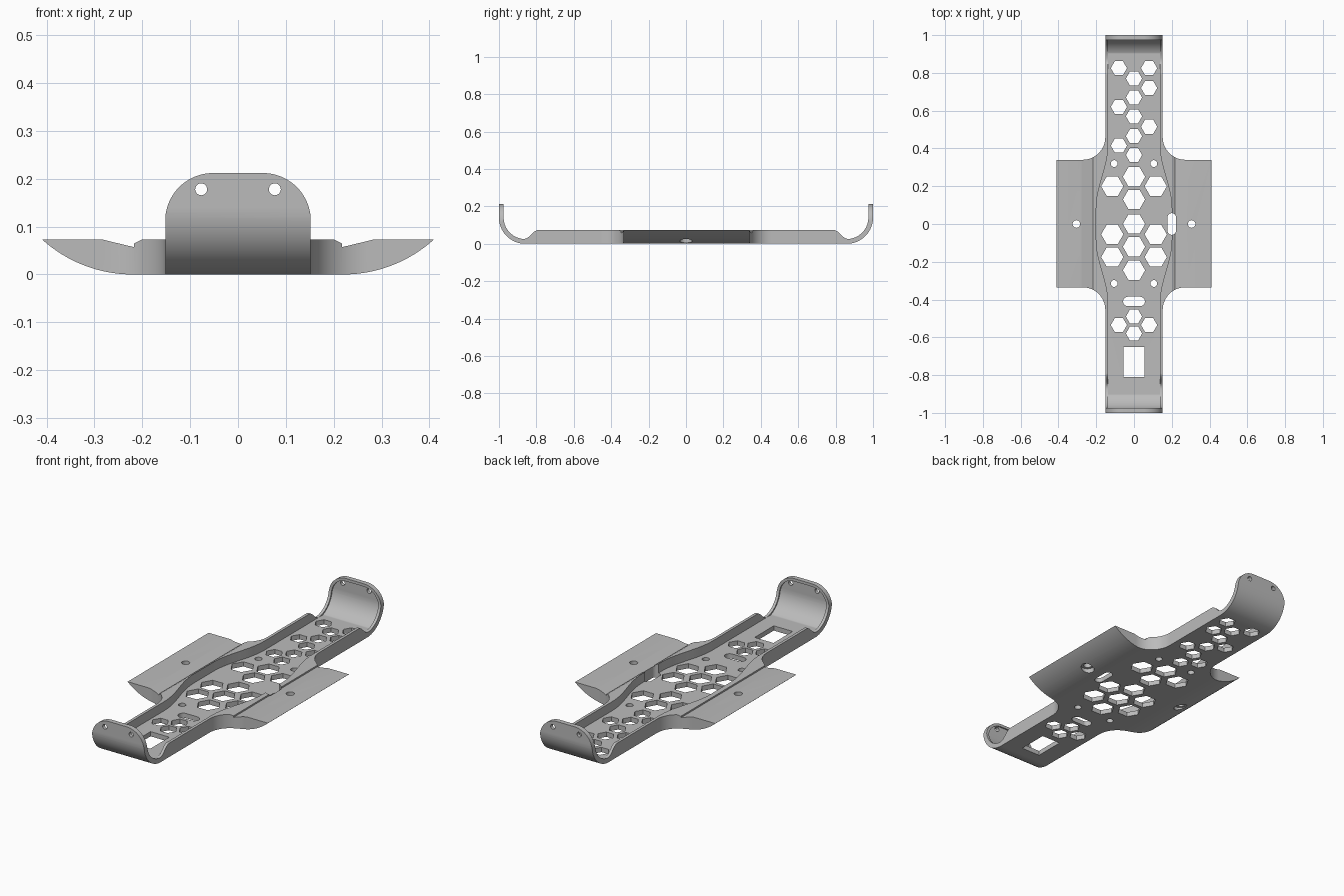
import bpy, bmesh
from math import sin, cos, pi, radians
from mathutils import Vector

cube = bpy.data.objects.get("Cube")
if cube:
    bpy.data.objects.remove(cube, do_unlink=True)

grey = bpy.data.materials.new("plain grey")
grey.use_nodes = True
grey.diffuse_color = (0.5, 0.5, 0.5, 1)
grey.node_tree.nodes["Principled BSDF"].inputs["Base Color"].default_value = (0.5, 0.5, 0.5, 1)


def arc(cx, cy, r, a, b, n=20):
    angles = [radians(a + (b - a) * i / n) for i in range(n + 1)]
    return [(cx + r * cos(t), cy + r * sin(t)) for t in angles]


def ease(p, q, n=16):
    """S-shaped path between two points, flat along the first axis."""
    return [(p[0] + (q[0] - p[0]) * i / n,
             p[1] + (q[1] - p[1]) * (1 - cos(pi * i / n)) / 2) for i in range(n + 1)]


def mirror_u(half):
    return half + [(-u, v) for u, v in reversed(half) if abs(u) > 1e-6]


def add_prism(bm, points, axis, low, high):
    """Extrude a closed outline along x, y or z."""
    place = {"x": lambda u, v, d: (d, u, v),
             "y": lambda u, v, d: (u, d, v),
             "z": lambda u, v, d: (u, v, d)}[axis]
    rings = [[bm.verts.new(place(u, v, d)) for u, v in points] for d in (low, high)]
    faces = [bm.faces.new(ring) for ring in rings]
    count = len(points)
    for i in range(count):
        j = (i + 1) % count
        faces.append(bm.faces.new((rings[0][i], rings[0][j], rings[1][j], rings[1][i])))
    bmesh.ops.recalc_face_normals(bm, faces=faces)


def make_object(name, bm):
    mesh = bpy.data.meshes.new(name)
    bm.to_mesh(mesh)
    bm.free()
    mesh.materials.append(grey)
    obj = bpy.data.objects.new(name, mesh)
    bpy.context.collection.objects.link(obj)
    return obj


def prism(name, points, axis, low, high):
    bm = bmesh.new()
    add_prism(bm, points, axis, low, high)
    return make_object(name, bm)


def boolean(obj, other, operation):
    mod = obj.modifiers.new(operation.title(), "BOOLEAN")
    mod.operation, mod.solver, mod.object = operation, "EXACT", other
    other.hide_render = True
    other.hide_set(True)


def bake(obj):
    bpy.context.view_layer.update()
    result = obj.evaluated_get(bpy.context.evaluated_depsgraph_get())
    mesh = bpy.data.meshes.new_from_object(result)
    cutters = [m.object for m in obj.modifiers]
    obj.modifiers.clear()
    obj.data = mesh
    for cutter in cutters:
        bpy.data.objects.remove(cutter, do_unlink=True)


# Tray: plan outline with wings, cut by the side and front profiles
HALF = 0.152
plan = ([(HALF, -1.05)] + arc(0.272, -0.455, 0.12, 180, 90) + [(0.41, -0.335), (0.41, 0.34)]
        + arc(0.272, 0.46, 0.12, 270, 180) + [(HALF, 1.05)])
tray = prism("tray", mirror_u(plan), "z", -0.05, 0.3)

side = ([(0.86, 0)] + arc(0.86, 0.14, 0.14, -85, 0) + [(1, 0.25), (0.975, 0.25)]
        + arc(0.86, 0.14, 0.115, 0, -85) + ease((0.865, 0.026), (0.79, 0.073)))
boolean(tray, prism("side_profile", mirror_u(side), "x", -0.5, 0.5), "INTERSECT")

front = ([(0.2, -0.02)] + arc(0.22, 0.282, 0.282, -90, -37.1) + [(0.217, 0.057), (0.217, 0.065),
         (0.2, 0.0735), (0.1522, 0.0735)] + arc(0.0522, 0.112, 0.1, 0, 90))
boolean(tray, prism("front_profile", mirror_u(front), "y", -1.2, 1.2), "INTERSECT")
bake(tray)

# Pocket: recessed floor between the wavy walls and inside the end rims
INNER = 0.137
quarter = [(x, y) for y, x in ease((0.08, 0.2), (0.42, INNER))] + [(INNER, 1.1)]
half_plan = [(x, -y) for x, y in reversed(quarter)] + quarter
pocket = prism("pocket", mirror_u(half_plan), "z", -0.1, 0.5)
pocket_side = arc(0.86, 0.14, 0.122, -70.5, 0) + [(0.982, 0.4)]
boolean(pocket, prism("pocket_side", mirror_u(pocket_side), "x", -0.6, 0.6), "INTERSECT")
pocket_front = ([(0.3, -0.2), (0.3, 0.1), (INNER + 0.0002, 0.1)]
                + arc(0.052, 0.112, 0.0852, 0, 90))
boolean(pocket, prism("pocket_front", mirror_u(pocket_front), "y", -1.2, 1.2), "INTERSECT")
bake(pocket)
boolean(tray, pocket, "DIFFERENCE")

# Holes: honeycomb, screw holes, slots, window and end holes
holes = bmesh.new()


def hole(points):
    add_prism(holes, points, "z", -0.05, 0.12)


def circle(x, y, r, n=24):
    return arc(x, y, r, 0, 360, n)[:-1]


def slot(x, y, length, width, turn):
    r, reach = width / 2, (length - width) / 2
    dx, dy = reach * cos(radians(turn)), reach * sin(radians(turn))
    return (arc(x + dx, y + dy, r, turn - 90, turn + 90, 12)
            + arc(x - dx, y - dy, r, turn + 90, turn + 270, 12))


large = [(0, y) for y in (0.25, 0.13, 0, -0.12, -0.245)]
large += [(s * 0.115, y) for s in (-1, 1) for y in (0.2, -0.055, -0.175)]
small = [(0, y) for y in (0.77, 0.67, 0.57, 0.465, 0.365, -0.49, -0.58)]
small += [(s * 0.08, y) for s in (-1, 1) for y in (0.825, -0.535)]
small += [(0.08, 0.72), (-0.08, 0.62), (0.08, 0.515), (-0.08, 0.415)]
for centres, radius in ((large, 0.059), (small, 0.043)):
    for x, y in centres:
        hole(circle(x, y, radius, 6))
for s in (-1, 1):
    hole(circle(s * 0.105, 0.32, 0.018))
    hole(circle(s * 0.105, -0.315, 0.018))
    hole(circle(s * 0.305, 0, 0.02))
    add_prism(holes, circle(s * 0.077, 0.178, 0.0125), "y", -1.1, 1.1)
hole(slot(0, -0.41, 0.115, 0.05, 0))
hole(slot(0.2, 0, 0.115, 0.045, 90))
hole([(-0.055, -0.81), (0.055, -0.81), (0.055, -0.65), (-0.055, -0.65)])
boolean(tray, make_object("holes", holes), "DIFFERENCE")

# Wider recesses under the wing holes
recesses = bmesh.new()
for s in (-1, 1):
    add_prism(recesses, circle(s * 0.305, 0, 0.033), "z", -0.05, 0.03)
boolean(tray, make_object("wing_recesses", recesses), "DIFFERENCE")
bake(tray)

# Smooth shading with crisp edges
bpy.ops.object.select_all(action="DESELECT")
tray.select_set(True)
bpy.context.view_layer.objects.active = tray
bpy.ops.object.shade_smooth_by_angle(angle=radians(25))
weighted = tray.modifiers.new("Even Shading", "WEIGHTED_NORMAL")
weighted.keep_sharp = True
